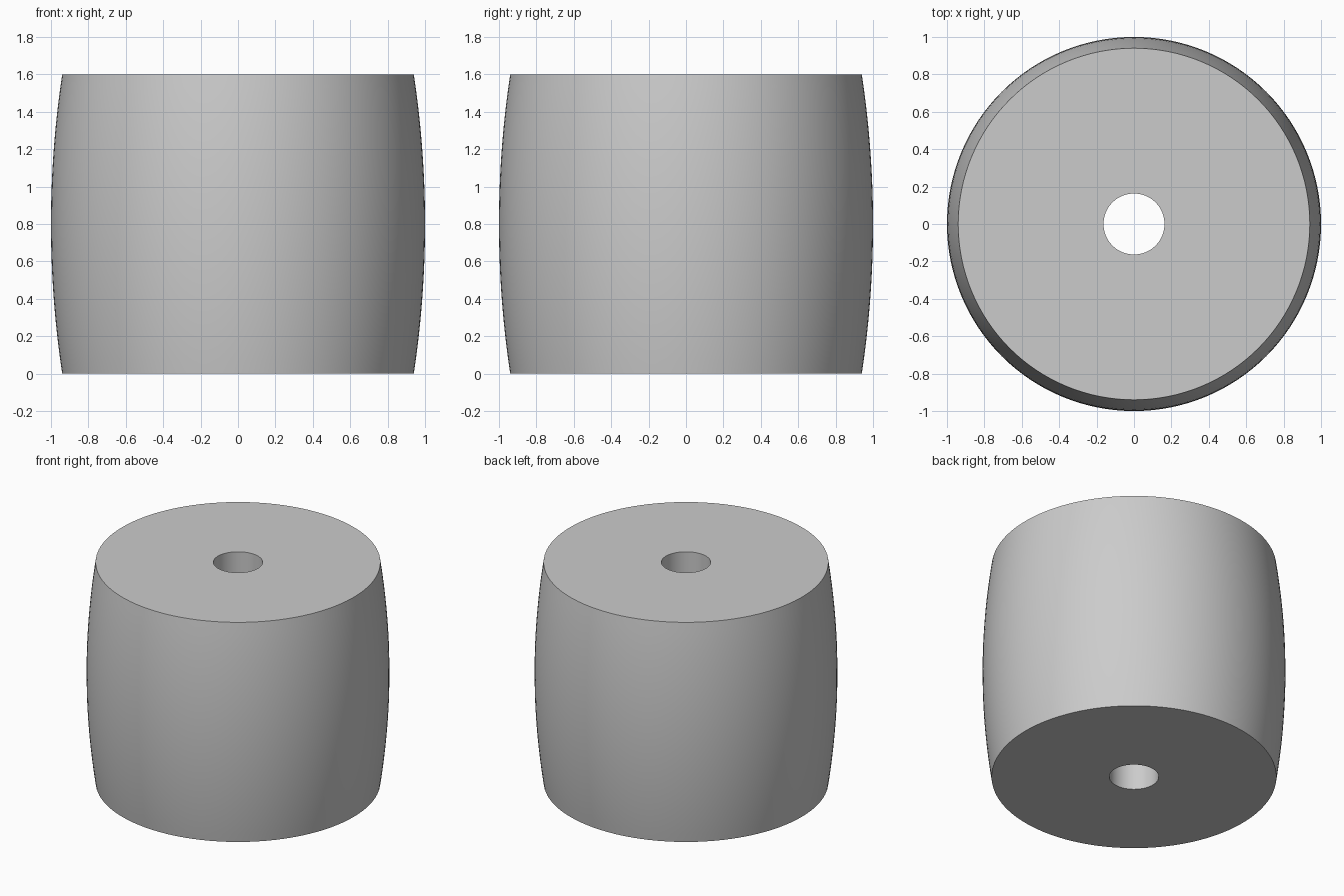
import bpy, bmesh, math

cube = bpy.data.objects.get("Cube")
if cube:
    bpy.data.objects.remove(cube, do_unlink=True)

HEIGHT, MID_R, END_R, HOLE_R = 1.6, 1.0, 0.94, 0.163
SEGMENTS, RINGS = 128, 24

# Light grey material
grey = bpy.data.materials.new("light_grey")
grey.use_nodes = True
color = (0.6, 0.6, 0.6, 1.0)
grey.diffuse_color = color
grey.node_tree.nodes["Principled BSDF"].inputs["Base Color"].default_value = color

# Closed section: circular-arc crown outside, straight bore inside
half, sag = HEIGHT / 2, MID_R - END_R
arc_r = (half ** 2 + sag ** 2) / (2 * sag)
section = [(HOLE_R, 0.0)]
for i in range(RINGS + 1):
    z = HEIGHT * i / RINGS
    section.append((MID_R - arc_r + math.sqrt(arc_r ** 2 - (z - half) ** 2), z))
section.append((HOLE_R, HEIGHT))

# Revolve the section about the z axis
bm = bmesh.new()
verts = [bm.verts.new((r, 0, z)) for r, z in section]
edges = [bm.edges.new((v, verts[(i + 1) % len(verts)])) for i, v in enumerate(verts)]
bmesh.ops.spin(bm, geom=verts + edges, cent=(0, 0, 0), axis=(0, 0, 1),
               angle=math.tau, steps=SEGMENTS, use_merge=True)
bmesh.ops.remove_doubles(bm, verts=bm.verts[:], dist=1e-5)
bmesh.ops.recalc_face_normals(bm, faces=bm.faces[:])
mesh = bpy.data.meshes.new("crowned_roller")
bm.to_mesh(mesh)
bm.free()
mesh.materials.append(grey)

roller = bpy.data.objects.new("crowned_roller", mesh)
bpy.context.collection.objects.link(roller)
bpy.ops.object.select_all(action="DESELECT")
roller.select_set(True)
bpy.context.view_layer.objects.active = roller
bpy.ops.object.shade_smooth_by_angle(angle=math.radians(30))
